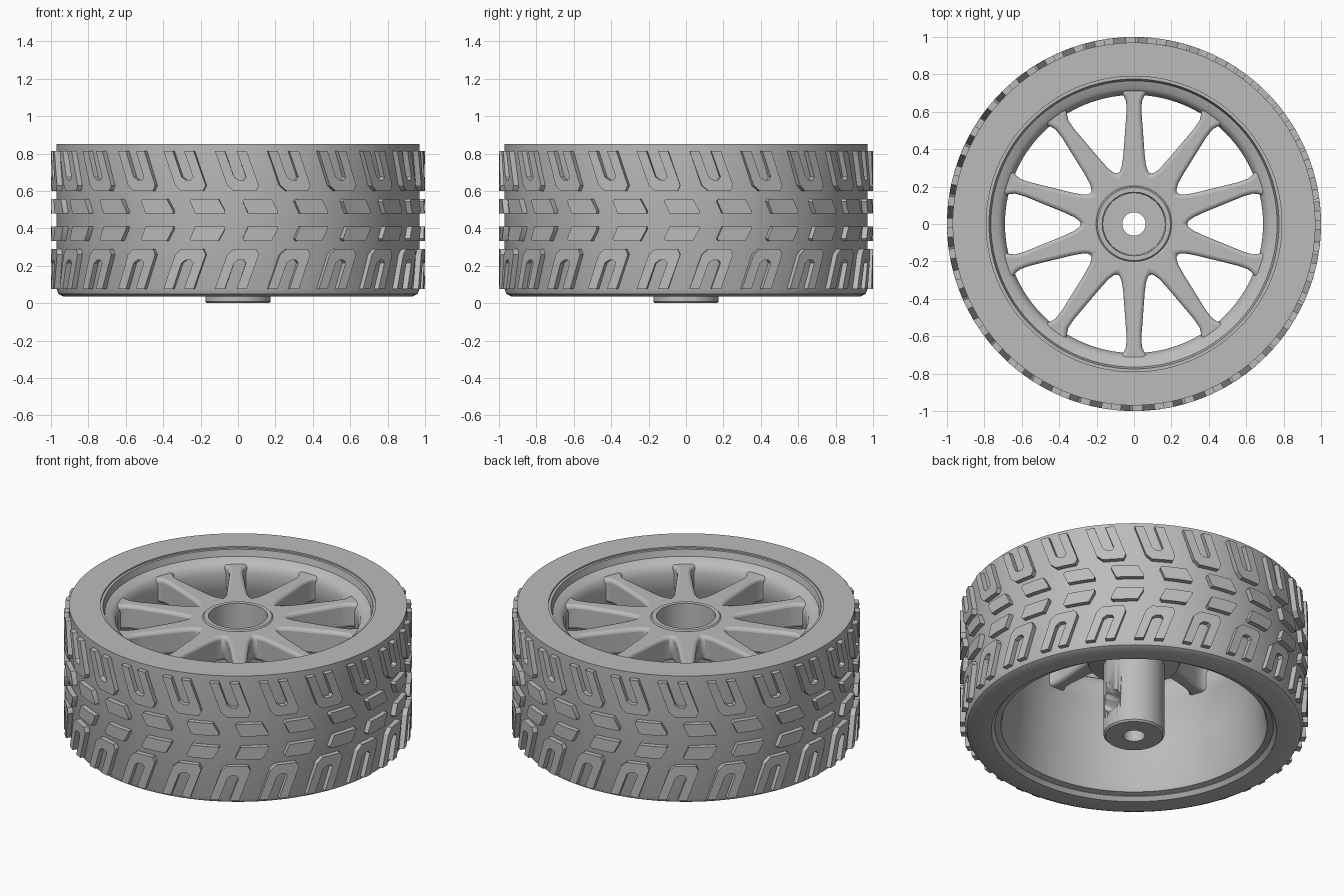
import bpy, bmesh, math
from mathutils import Matrix, Vector

cube = bpy.data.objects.get("Cube")
if cube:
    bpy.data.objects.remove(cube, do_unlink=True)

GREY = (0.5, 0.5, 0.5, 1)
grey = bpy.data.materials.new("plain grey")
grey.use_nodes = True
grey.diffuse_color = GREY
grey.node_tree.nodes["Principled BSDF"].inputs["Base Color"].default_value = GREY


def activate(obj):
    bpy.ops.object.select_all(action='DESELECT')
    obj.select_set(True)
    bpy.context.view_layer.objects.active = obj


def finish(name, bm, smooth=35):
    bmesh.ops.recalc_face_normals(bm, faces=bm.faces)
    mesh = bpy.data.meshes.new(name)
    bm.to_mesh(mesh)
    bm.free()
    mesh.materials.append(grey)
    obj = bpy.data.objects.new(name, mesh)
    bpy.context.collection.objects.link(obj)
    activate(obj)
    bpy.ops.object.shade_smooth_by_angle(angle=math.radians(smooth))
    return obj


def lathe(name, profile, steps=128):
    """Closed (radius, height) profile turned about z."""
    bm = bmesh.new()
    verts = [bm.verts.new((r, 0, z)) for r, z in profile]
    edges = [bm.edges.new((verts[i - 1], verts[i])) for i in range(len(verts))]
    bmesh.ops.spin(bm, geom=verts + edges, cent=(0, 0, 0), axis=(0, 0, 1),
                   angle=math.tau, steps=steps, use_merge=True)
    bmesh.ops.remove_doubles(bm, verts=bm.verts, dist=1e-5)
    return finish(name, bm)


# Tyre body, square at the top and rounded at the bottom
lathe("tyre", [(.79, .85), (.97, .85), (.97, .075), (.96, .05), (.935, .037),
               (.82, .037), (.80, .06)])

# Rim: stepped lip above, wide open barrel below
lathe("rim", [(.80, .84), (.775, .84), (.765, .80), (.725, .785), (.705, .77),
              (.69, .73), (.69, .62), (.715, .58), (.72, .40), (.755, .10),
              (.765, .07), (.81, .06), (.81, .80)])

# Hub: long axle sleeve, collar under the spokes, recessed top
hub = lathe("hub", [(.062, 0), (.165, 0), (.175, .01), (.175, .46), (.26, .48),
                    (.27, .50), (.27, .64), (.205, .66), (.205, .77), (.195, .78),
                    (.17, .78), (.165, .57), (.062, .57)], 64)

# Set screw hole drilled into one side of the sleeve
bm = bmesh.new()
bmesh.ops.create_cone(bm, cap_ends=True, segments=32, radius1=.07, radius2=.07, depth=.25,
                      matrix=Matrix.Translation((.155, 0, .17)) @ Matrix.Rotation(math.pi / 2, 4, 'Y'))
cutter = finish("screw_hole_cutter", bm)
cutter.hide_render = True
activate(hub)
cut = hub.modifiers.new("screw hole", 'BOOLEAN')
cut.operation, cut.object, cut.solver = 'DIFFERENCE', cutter, 'EXACT'
bpy.ops.object.modifier_apply(modifier=cut.name)
bpy.data.objects.remove(cutter, do_unlink=True)

# Ten spokes and their centre plate, one outline with a hole for the hub
SPOKES = 10
half = [(.264, .085), (.285, .074), (.315, .064), (.37, .057), (.60, .040),
        (.655, .042), (.685, .055), (.72, .085)]
outline = [(a, -w) for a, w in half] + [(a, w) for a, w in reversed(half)]
bm = bmesh.new()
loop = []
for k in range(SPOKES):
    turn = Matrix.Rotation(math.pi / 2 + k * math.tau / SPOKES, 3, 'Z')
    # the last point coincides with the first of the next spoke
    for a, w in outline[:-1]:
        loop.append(bm.verts.new(turn @ Vector((a, w, .62))))
ring = [bm.verts.new((.19 * math.cos(t), .19 * math.sin(t), .62))
        for t in (math.tau * i / 50 for i in range(50))]
edges = [bm.edges.new((pts[i - 1], pts[i])) for pts in (loop, ring) for i in range(len(pts))]
bmesh.ops.triangle_fill(bm, use_beauty=True, edges=edges)
up = bmesh.ops.extrude_face_region(bm, geom=bm.faces[:], use_keep_orig=True)
bmesh.ops.translate(bm, vec=(0, 0, .155),
                    verts=[v for v in up["geom"] if isinstance(v, bmesh.types.BMVert)])
spokes = finish("spokes", bm, 45)
bevel = spokes.modifiers.new("rounded edges", 'BEVEL')
bevel.width, bevel.segments = .02, 3
bevel.limit_method, bevel.angle_limit = 'ANGLE', math.radians(60)
bevel.use_clamp_overlap = False

# Tread: blocks wrapped round the tyre, mirrored about its middle line
COUNT, MID = 22, .445
BOTTOM, TOP, SLOT = .155, .37, .215
LEAN = .36


def leaning(points):
    return [(u - LEAN * (h - .26), h) for u, h in points]


u_block = leaning([(-.085, TOP), (-.085, BOTTOM + .03), (-.06, BOTTOM), (0, BOTTOM),
                   (.06, BOTTOM), (.085, BOTTOM + .03), (.085, TOP), (.032, TOP),
                   (.032, SLOT + .015), (.015, SLOT), (-.015, SLOT),
                   (-.032, SLOT + .015), (-.032, TOP)])
bar_block = [(-.055, .035), (.03, .035), (.105, .035), (.105, .05), (.07, .112),
             (0, .112), (-.075, .112), (-.085, .10)]


def tread(name, shape, side, shift):
    bm = bmesh.new()
    for k in range(COUNT):
        start = -math.pi / 2 + shift + k * math.tau / COUNT
        rings = []
        for radius in (.96, 1.0):
            rings.append([bm.verts.new((radius * math.cos(start + u), radius * math.sin(start + u),
                                        MID + side * h)) for u, h in shape])
        inner, outer = rings
        bm.faces.new(outer)
        bm.faces.new(inner[::-1])
        for i in range(len(shape)):
            bm.faces.new((inner[i - 1], inner[i], outer[i], outer[i - 1]))
    return finish(name, bm, 30)


for side, word in ((1, "upper"), (-1, "lower")):
    tread(word + "_shoulder_blocks", u_block, side, 0)
    tread(word + "_centre_blocks", bar_block, side, .11)
